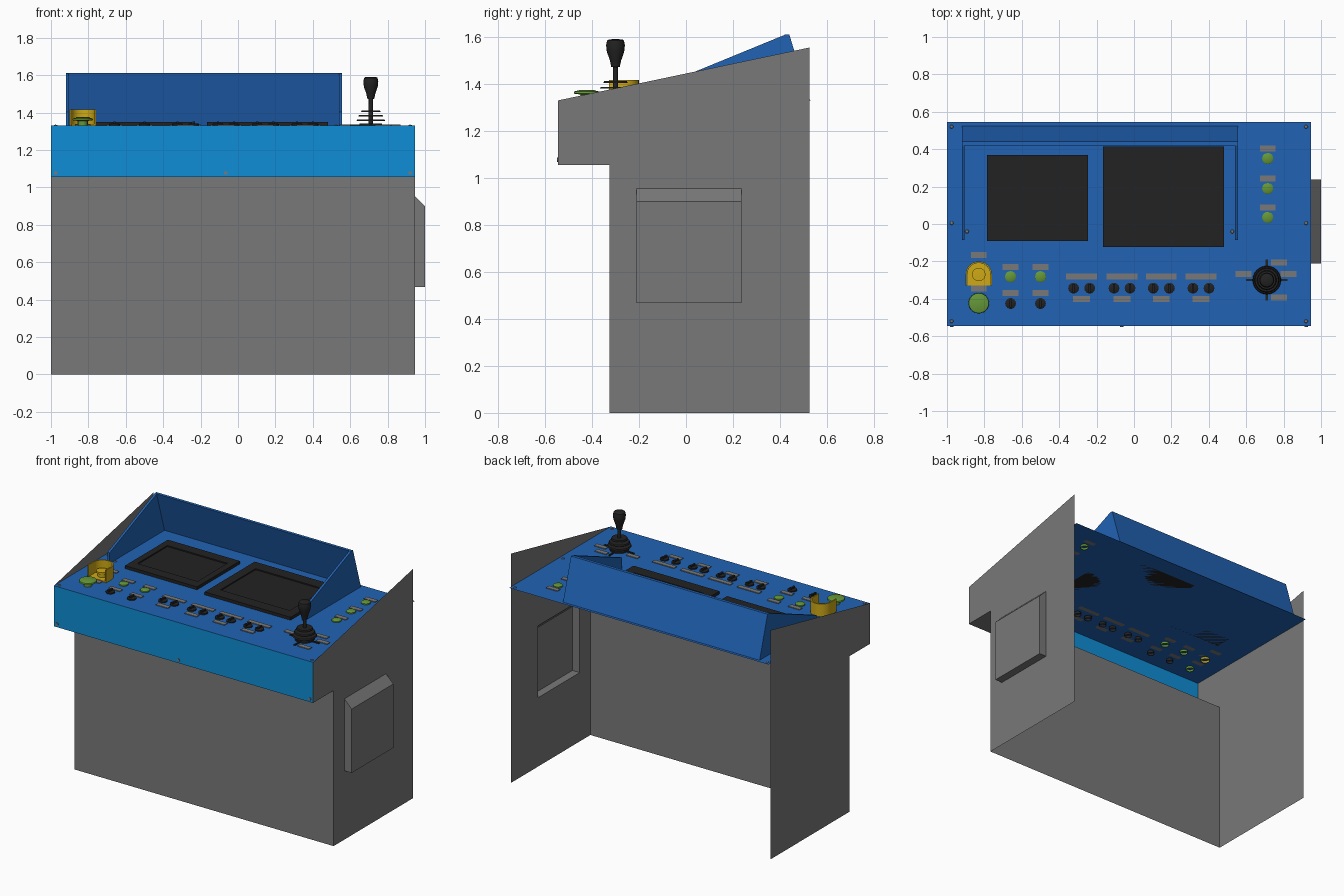
import bpy, bmesh, math
from mathutils import Matrix, Vector

if "Cube" in bpy.data.objects:
    bpy.data.objects.remove(bpy.data.objects["Cube"], do_unlink=True)


def material(name, r, g, b):
    m = bpy.data.materials.new(name)
    m.use_nodes = True
    m.diffuse_color = (r, g, b, 1)
    m.node_tree.nodes["Principled BSDF"].inputs["Base Color"].default_value = (r, g, b, 1)
    return m


GREY = material("cabinet grey", 0.19, 0.19, 0.19)
BLUE = material("panel blue", 0.015, 0.125, 0.46)
BRIGHT = material("fascia blue", 0.005, 0.27, 0.68)
BLACK = material("matte black", 0.016, 0.016, 0.016)
GREEN = material("button green", 0.13, 0.31, 0.04)
YELLOW = material("guard yellow", 0.62, 0.40, 0.008)

L, R = -1.0, 0.945               # side panel planes
FRONT, WALL, BACK = -0.545, -0.325, 0.525
LIP, TOP = 1.055, 1.33           # overhang and control panel heights


def finish(name, bm, mat, smooth=False):
    bmesh.ops.recalc_face_normals(bm, faces=bm.faces)
    me = bpy.data.meshes.new(name)
    bm.to_mesh(me)
    bm.free()
    me.materials.append(mat)
    ob = bpy.data.objects.new(name, me)
    bpy.context.collection.objects.link(ob)
    if smooth:
        bpy.ops.object.select_all(action='DESELECT')
        ob.select_set(True)
        bpy.context.view_layer.objects.active = ob
        bpy.ops.object.shade_smooth_by_angle(angle=math.radians(35))
    return ob


def sheet(name, pts, mat):
    bm = bmesh.new()
    bm.faces.new([bm.verts.new(p) for p in pts])
    return finish(name, bm, mat)


def box(name, lo, hi, mat):
    lo, hi = Vector(lo), Vector(hi)
    bm = bmesh.new()
    bmesh.ops.create_cube(bm, size=1, matrix=Matrix.Translation((lo + hi) / 2)
                          @ Matrix.Diagonal((*(hi - lo), 1)))
    return finish(name, bm, mat)


def lathe(name, x, y, profile, mat, sides=20):
    """Spin (radius, height above the panel) points around a vertical axis."""
    bm = bmesh.new()
    vs = [bm.verts.new((x + r, y, TOP + h)) for r, h in profile]
    es = [bm.edges.new(p) for p in zip(vs, vs[1:])]
    bmesh.ops.spin(bm, geom=vs + es, cent=(x, y, 0), axis=(0, 0, 1),
                   angle=math.tau, steps=sides)
    bmesh.ops.remove_doubles(bm, verts=bm.verts, dist=0.0002)
    return finish(name, bm, mat, True)


def prism(name, pts, a, b, mat):
    """Extrude a (y, z) outline from x = a to x = b."""
    bm = bmesh.new()
    f = bm.faces.new([bm.verts.new((a, y, z)) for y, z in pts])
    new = bmesh.ops.extrude_face_region(bm, geom=[f])["geom"]
    bmesh.ops.translate(bm, vec=(b - a, 0, 0),
                        verts=[v for v in new if isinstance(v, bmesh.types.BMVert)])
    return finish(name, bm, mat)


def label(x, y, w=0.085):
    box("label_plate", (x - w / 2, y - 0.016, TOP), (x + w / 2, y + 0.016, TOP + 0.005), GREY)


# Cabinet sides; the left one has an opening for the bulging pocket
SIDE = [(WALL, 0), (BACK, 0), (BACK, 1.555), (FRONT, TOP), (FRONT, LIP), (WALL, LIP)]
sheet("right_side_panel", [(L, y, z) for y, z in SIDE], GREY)

Y0, Y1, Z0, Z1, ZS = -0.21, 0.237, 0.467, 0.955, 0.90
bm = bmesh.new()
for loop in (SIDE, [(Y0, Z0), (Y1, Z0), (Y1, Z1), (Y0, Z1)]):
    vs = [bm.verts.new((R, y, z)) for y, z in loop]
    for i, v in enumerate(vs):
        bm.edges.new((v, vs[i - 1]))
bmesh.ops.triangle_fill(bm, edges=bm.edges, use_beauty=True, normal=(1, 0, 0))
bmesh.ops.dissolve_limit(bm, angle_limit=0.01, verts=bm.verts, edges=bm.edges)
finish("left_side_panel", bm, GREY)

# Side pocket: shell with a sloped top, open to the inside
bm = bmesh.new()
rows = [[bm.verts.new((x, y, z)) for x, z in ((R, Z0), (1, Z0), (1, ZS), (R, Z1))]
        for y in (Y0, Y1)]
for i in range(3):
    bm.faces.new((rows[0][i], rows[0][i + 1], rows[1][i + 1], rows[1][i]))
for row in rows:
    bm.faces.new(row)
finish("side_pocket", bm, GREY)


def wide(name, p, q, mat):
    """Sheet spanning the cabinet width between two (y, z) points."""
    sheet(name, [(L, *p), (R, *p), (R, *q), (L, *q)], mat)


wide("front_wall", (WALL, 0), (WALL, LIP), GREY)
wide("overhang_underside", (FRONT, LIP), (WALL, LIP), GREY)
wide("front_fascia", (FRONT, LIP), (FRONT, TOP), BRIGHT)
wide("control_panel", (FRONT, TOP), (0.545, TOP), BLUE)

# Screen hood: leaning back plate and two cheeks
HL, HR, PEAK = -0.92, 0.555, 1.61
prism("hood_back", [(0.525, TOP), (0.44, PEAK), (0.42, PEAK), (0.505, TOP)], HL, HR, BLUE)
for a in (HL, HR - 0.015):
    prism("hood_cheek", [(-0.085, TOP), (-0.085, 1.402), (0.42, PEAK - 0.001),
                         (0.438, PEAK - 0.001), (0.522, TOP)], a, a + 0.015, BLUE)

# Screens with a recessed display
for x0, x1, y0, y1, mx, my in ((-0.785, -0.245, -0.09, 0.37, 0.063, 0.07),
                               (-0.165, 0.48, -0.122, 0.415, 0.088, 0.08)):
    ob = box("screen", (x0, y0, TOP), (x1, y1, TOP + 0.02), BLACK)
    bm = bmesh.new()
    bm.from_mesh(ob.data)
    top = [f for f in bm.faces if f.normal.z > 0.9]
    bmesh.ops.inset_region(bm, faces=top, thickness=mx)
    inner = [v for v in top[0].verts]
    cy = (y0 + y1) / 2
    for v in inner:
        v.co.y = cy + math.copysign((y1 - y0) / 2 - my, v.co.y - cy)
    new = bmesh.ops.extrude_face_region(bm, geom=top)["geom"]
    bmesh.ops.translate(bm, vec=(0, 0, -0.008),
                        verts=[v for v in new if isinstance(v, bmesh.types.BMVert)])
    bmesh.ops.delete(bm, geom=top, context='FACES_ONLY')
    bm.to_mesh(ob.data)
    bm.free()

# Push buttons with their labels
BUTTON = [(0.025, -0.015), (0.025, 0), (0.03, 0), (0.03, 0.008), (0.024, 0.012), (0, 0.012)]
for x, y in ((0.715, 0.35), (0.715, 0.19), (0.715, 0.035), (-0.66, -0.282), (-0.5, -0.282)):
    lathe("green_button", x, y, BUTTON, GREEN)
    label(x, y + 0.053)


# Rotary switches: round collar and finger bar
def switch(x, y):
    lathe("switch_collar", x, y, [(0.022, -0.018), (0.022, 0), (0.029, 0), (0.029, 0.008),
                                  (0.023, 0.012), (0, 0.012)], BLACK, 14)
    box("switch_handle", (x - 0.006, y - 0.022, TOP + 0.01), (x + 0.006, y + 0.022, TOP + 0.022), BLACK)


for x in (-0.66, -0.5):
    switch(x, -0.425)
    label(x, -0.37)
for x in (-0.28, -0.064, 0.146, 0.358):
    switch(x - 0.043, -0.343)
    switch(x + 0.043, -0.343)
    label(x, -0.28, 0.165)
    label(x, -0.402, 0.09)

# Large green mushroom button
lathe("mushroom_button", -0.83, -0.423, [(0.025, -0.015), (0.025, 0.025), (0.055, 0.029),
                                         (0.053, 0.038), (0.03, 0.044), (0, 0.045)], GREEN, 24)
label(-0.83, -0.345)
label(-0.83, -0.165)

# Yellow guard: arched wall open to the front, with a base and a button
GX, GY = -0.83, -0.27
arc = [(math.cos(t * math.pi / 12), math.sin(t * math.pi / 12)) for t in range(13)]


def arch(name, ring, height):
    bm = bmesh.new()
    f = bm.faces.new([bm.verts.new((x, y, TOP)) for x, y in ring])
    new = bmesh.ops.extrude_face_region(bm, geom=[f])["geom"]
    bmesh.ops.translate(bm, vec=(0, 0, height),
                        verts=[v for v in new if isinstance(v, bmesh.types.BMVert)])
    finish(name, bm, YELLOW, True)


def u_line(r):
    return [(GX + r, -0.328)] + [(GX + r * c, GY + r * s) for c, s in arc] + [(GX - r, -0.328)]


arch("guard_wall", u_line(0.07) + u_line(0.062)[::-1], 0.086)
arch("guard_base", u_line(0.0615), 0.008)
lathe("guarded_button", GX, GY, [(0.028, -0.015), (0.028, 0.03), (0.036, 0.032),
                                 (0.036, 0.045), (0, 0.047)], YELLOW)

# Joystick: stacked discs, stem and flared grip
JX, JY = 0.71, -0.3
lathe("joystick_base", JX, JY, [(0.06, 0), (0.06, 0.01), (0, 0.01)], BLACK, 24)
for r, h in ((0.076, 0.03), (0.066, 0.054), (0.052, 0.078)):
    lathe("joystick_disc", JX, JY, [(0, h - 0.004), (r, h - 0.004), (r - 0.004, h + 0.004),
                                    (0, h + 0.004)], BLACK, 24)
lathe("joystick_stem", JX, JY, [(0.012, 0), (0.011, 0.15)], BLACK, 12)
lathe("joystick_grip", JX, JY, [(0, 0.14), (0.018, 0.142), (0.024, 0.17), (0.037, 0.208),
                                (0.04, 0.235), (0.036, 0.255), (0.028, 0.26), (0, 0.261)], BLACK)
for dx, dy in ((0.11, 0.006), (0.006, 0.11)):
    box("direction_mark", (JX - dx, JY - dy, TOP), (JX + dx, JY + dy, TOP + 0.006), BLACK)
for x, y in ((0.775, -0.205), (0.585, -0.268), (0.825, -0.268), (0.775, -0.392)):
    label(x, y)

# Screws on the panel and along the fascia
spots = [(x, y) for x in (-0.975, 0.92) for y in (-0.52, 0.005, 0.52)]
for x, y in spots + [(-0.893, -0.04), (0.525, -0.04)]:
    lathe("panel_screw", x, y, [(0.01, 0), (0.008, 0.004), (0, 0.005)], GREY, 10)
for x in (-0.975, -0.065, 0.92):
    bm = bmesh.new()
    bmesh.ops.create_cone(bm, cap_ends=True, segments=10, radius1=0.01, radius2=0.01, depth=0.006,
                          matrix=Matrix.Translation((x, FRONT - 0.002, 1.077))
                          @ Matrix.Rotation(math.pi / 2, 4, 'X'))
    finish("fascia_screw", bm, GREY)
